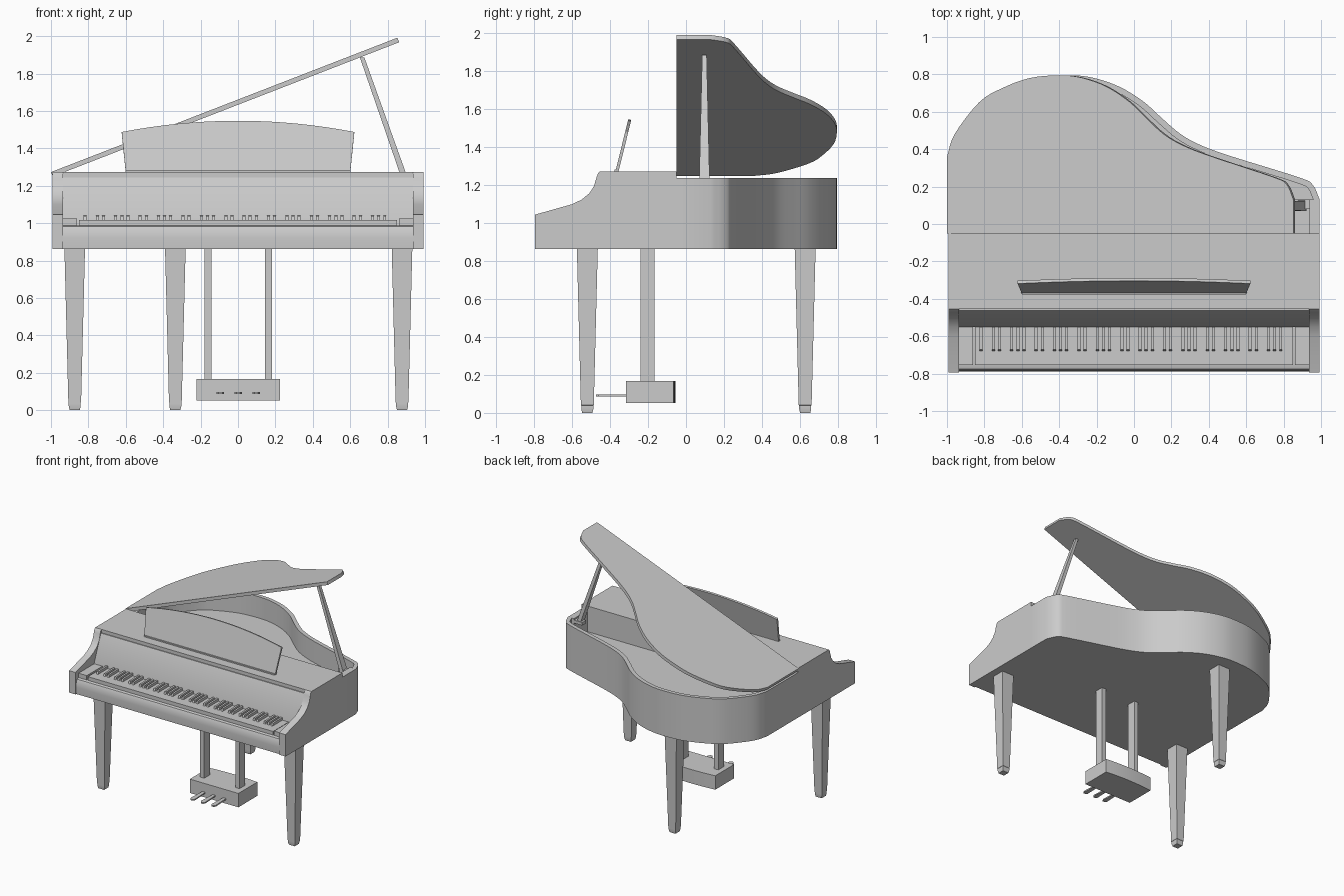
import bpy, bmesh, math
from mathutils import Vector, Matrix

cube = bpy.data.objects.get("Cube")
if cube:
    bpy.data.objects.remove(cube, do_unlink=True)

GREY = (0.6, 0.6, 0.6, 1)
mat = bpy.data.materials.new("plain grey")
mat.use_nodes = True
mat.diffuse_color = GREY
bsdf = next(n for n in mat.node_tree.nodes if n.type == 'BSDF_PRINCIPLED')
bsdf.inputs["Base Color"].default_value = GREY


def finish(name, bm):
    bmesh.ops.recalc_face_normals(bm, faces=bm.faces[:])
    me = bpy.data.meshes.new(name)
    bm.to_mesh(me)
    bm.free()
    me.materials.append(mat)
    ob = bpy.data.objects.new(name, me)
    bpy.context.collection.objects.link(ob)
    bpy.ops.object.select_all(action='DESELECT')
    ob.select_set(True)
    bpy.context.view_layer.objects.active = ob
    bpy.ops.object.shade_smooth_by_angle(angle=math.radians(30))
    return ob


def prism(name, pts, axis, a, b, matrix=None):
    """Extrude a flat outline along an axis from a to b."""
    place = {'x': lambda p, t: (t, p[0], p[1]),
             'y': lambda p, t: (p[0], t, p[1]),
             'z': lambda p, t: (p[0], p[1], t)}[axis]
    bm = bmesh.new()
    lo, hi = ([bm.verts.new(place(p, t)) for p in pts] for t in (a, b))
    bm.faces.new(lo)
    bm.faces.new(hi)
    for i in range(len(pts)):
        j = (i + 1) % len(pts)
        bm.faces.new((lo[i], lo[j], hi[j], hi[i]))
    if matrix:
        bm.transform(matrix)
    return finish(name, bm)


def box(name, x0, x1, y0, y1, z0, z1):
    return prism(name, [(x0, y0), (x1, y0), (x1, y1), (x0, y1)], 'z', z0, z1)


def loft(name, sections):
    """Stack of rectangles: (centre, half width x, half depth y)."""
    bm = bmesh.new()
    rings = [[bm.verts.new((c[0] + sx * hx, c[1] + sy * hy, c[2]))
              for sx, sy in ((-1, -1), (1, -1), (1, 1), (-1, 1))]
             for c, hx, hy in sections]
    bm.faces.new(rings[0])
    bm.faces.new(rings[-1])
    for r, s in zip(rings, rings[1:]):
        for i in range(4):
            j = (i + 1) % 4
            bm.faces.new((r[i], r[j], s[j], s[i]))
    return finish(name, bm)


def smooth_path(pts, steps=4):
    """Catmull-Rom curve through the points."""
    v = [Vector(p) for p in pts]
    v = [v[0] * 2 - v[1]] + v + [v[-1] * 2 - v[-2]]
    out = []
    for a, b, c, d in zip(v, v[1:], v[2:], v[3:]):
        for k in range(steps):
            t = k / steps
            out.append(0.5 * (2 * b + (c - a) * t + (2 * a - 5 * b + 4 * c - d) * t * t
                              + (3 * b - a - 3 * c + d) * t ** 3))
    return out + [v[-2]]


def inset(path, d):
    out = []
    for i, p in enumerate(path):
        t = (path[min(i + 1, len(path) - 1)] - path[max(i - 1, 0)]).normalized()
        out.append(p + Vector((t.y, -t.x)) * d)
    return out


# Curved body outline, from the left-hand side of the plan round the tail
W, BACK = 0.993, -0.05
curve = smooth_path([(-W, 0.36), (-0.95, 0.48), (-0.81, 0.65), (-0.68, 0.725),
                     (-0.52, 0.78), (-0.35, 0.795), (-0.22, 0.782), (-0.08, 0.735),
                     (0.05, 0.655), (0.15, 0.565), (0.25, 0.48), (0.36, 0.42),
                     (0.52, 0.362), (0.88, 0.25), (0.955, 0.21), (W, 0.13)])
outline = [Vector((-W, BACK))] + curve + [Vector((W, BACK))]

# Body: closed floor, thin rim
FLOOR, BOTTOM, RIM, TOP = 1.06, 0.863, 1.237, 1.273
prism("body_floor", outline, 'z', BOTTOM, FLOOR)
prism("body_rim", outline + inset(outline, 0.032)[::-1], 'z', FLOOR, RIM)
for side, s in (("right", -1), ("left", 1)):
    x0, x1 = sorted((s * 0.938, s * 0.962))
    box(side + "_rim_block", x0, x1, BACK, 0.13, FLOOR, RIM)

# Front block with its flat top deck, fallboard and cheeks
box("top_deck", -W, W, -0.455, BACK, BOTTOM, TOP)
prism("fallboard", [(-0.455, 0.9), (-0.55, 0.9), (-0.55, 1.03), (-0.462, 1.245),
                    (-0.455, 1.245)], 'x', -0.935, 0.935)
cheek = [(-0.455, BOTTOM), (-0.795, BOTTOM), (-0.795, 1.045), (-0.6, 1.1), (-0.55, 1.124),
         (-0.51, 1.157), (-0.485, 1.195), (-0.472, 1.24), (-0.464, 1.263), (-0.455, TOP)]
for side, s in (("right", -1), ("left", 1)):
    x0, x1 = sorted((s * 0.935, s * W))
    prism(side + "_cheek", cheek, 'x', x0, x1)

# Key bed, key slip, keys
prism("key_bed", [(-0.455, BOTTOM), (-0.785, BOTTOM), (-0.788, 0.92), (-0.785, 0.96),
                  (-0.775, 0.982), (-0.757, 0.988), (-0.455, 0.988)], 'x', -0.935, 0.935)
KEYS = 0.85
box("white_keys", -KEYS, KEYS, -0.755, -0.55, 0.988, 1.018)
for side, s in (("right", -1), ("left", 1)):
    x0, x1 = sorted((s * 0.86, s * 0.935))
    box(side + "_key_block", x0, x1, -0.755, -0.55, 0.988, 1.024)
pitch = 2 * KEYS / 52
for i in range(51):
    if i % 7 in (0, 2, 3, 5, 6):
        x = -KEYS + (i + 1) * pitch
        prism("black_key", [(-0.55, 1.018), (-0.68, 1.018), (-0.672, 1.038), (-0.55, 1.04)],
              'x', x - 0.008, x + 0.008)

# Music desk: arched panel leaning back
arch = [(0.622 - 1.244 * k / 16, 0.285 - 0.062 * (k / 8 - 1) ** 2) for k in range(17)]
lean = Matrix.Translation((0, -0.365, TOP - 0.004)) @ Matrix.Rotation(math.radians(-14), 4, 'X')
prism("music_desk", [(-0.6, 0), (0.6, 0)] + arch, 'y', -0.008, 0.008, lean)
box("desk_ledge", -0.6, 0.6, -0.378, -0.355, TOP, TOP + 0.01)

# Raised lid, hinged along the right-hand edge
tilt = Matrix.Translation((-0.99, 0, 1.249)) @ Matrix.Rotation(math.radians(-21.2), 4, 'Y')
prism("lid", [(p.x + W, p.y) for p in outline], 'z', 0, 0.026, tilt)

# Lid prop
loft("lid_prop", [((0.905, 0.097, 1.2), 0.017, 0.028), ((0.664, 0.097, 1.885), 0.012, 0.012)])
box("prop_socket", 0.862, 0.938, 0.08, 0.13, 1.2, 1.225)

# Tapered legs with small feet
for name, x, y in (("front_right_leg", -0.873, -0.52), ("front_left_leg", 0.877, -0.52),
                   ("rear_leg", -0.335, 0.628)):
    loft(name, [((x, y, z), h, h) for z, h in
                ((0, 0.027), (0.022, 0.032), (0.04, 0.032), (0.041, 0.034), (BOTTOM, 0.055))])

# Pedal lyre: posts, bowed box, three pedals
for side, x in (("right", -0.161), ("left", 0.163)):
    box(side + "_lyre_post", x - 0.019, x + 0.019, -0.24, -0.166, 0.165, BOTTOM)
bow = [(0.224 - 0.446 * k / 8, -0.055 - 0.012 * (k / 4 - 1) ** 2) for k in range(9)]
prism("pedal_box", [(-0.222, -0.315), (0.224, -0.315)] + bow, 'z', 0.053, 0.168)
for x in (-0.094, 0.001, 0.098):
    prism("pedal", [(x - 0.013, -0.31), (x - 0.02, -0.46), (x - 0.01, -0.475),
                    (x + 0.01, -0.475), (x + 0.02, -0.46), (x + 0.013, -0.31)],
          'z', 0.086, 0.096)
